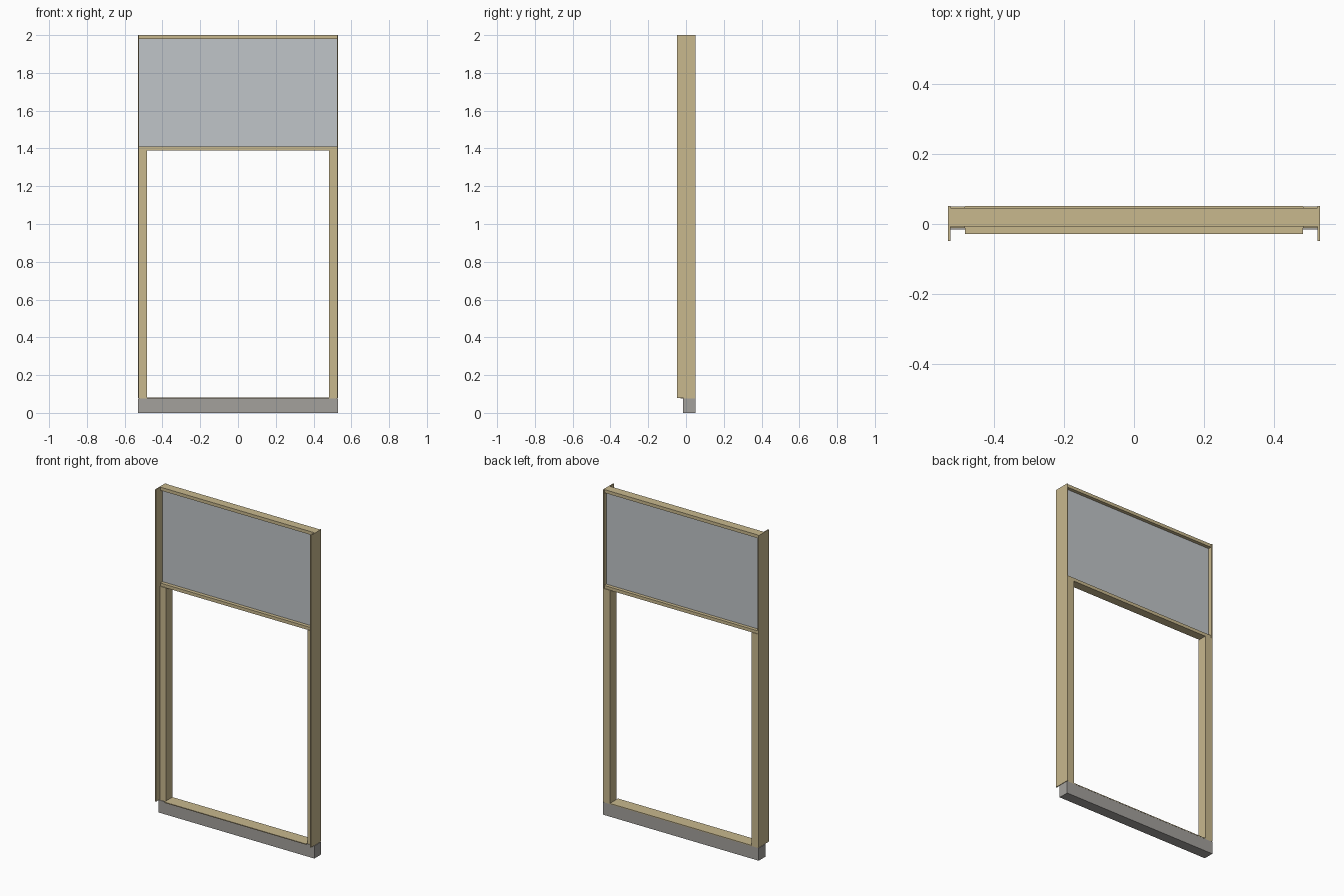
import bpy
from mathutils import Vector

cube = bpy.data.objects.get("Cube")
if cube:
    bpy.data.objects.remove(cube)


def material(name, r, g, b):
    m = bpy.data.materials.new(name)
    m.use_nodes = True
    m.diffuse_color = (r, g, b, 1)
    node = next(n for n in m.node_tree.nodes if n.type == 'BSDF_PRINCIPLED')
    node.inputs["Base Color"].default_value = (r, g, b, 1)
    return m


TAN = material("tan frame", 0.58, 0.48, 0.27)
GLASS = material("grey blue glass", 0.53, 0.56, 0.58)
STONE = material("warm grey sill", 0.37, 0.355, 0.335)


def box(name, x, y, z, mat):
    """Box from (low, high) pairs on each axis."""
    bpy.ops.mesh.primitive_cube_add(size=1)
    ob = bpy.context.object
    ob.name = name
    lo, hi = Vector((x[0], y[0], z[0])), Vector((x[1], y[1], z[1]))
    for v in ob.data.vertices:
        v.co = (lo + hi) / 2 + Vector(a * b for a, b in zip(v.co, hi - lo))
    ob.data.materials.append(mat)
    return ob


W = 0.53            # half width
INNER = 0.524       # inside of the side flanges
OPEN = 0.482        # half width of the door opening
SILL = 0.08
DEPTH = (-0.007, 0.046)

# Sill block with its thin threshold plate
box("sill", (-W, W), (-0.015, 0.05), (0, SILL - 0.003), STONE)
box("threshold_plate", (-OPEN, OPEN), (-0.028, 0.051),
    (SILL - 0.003, SILL + 0.002), TAN)

# Full-height side flanges and the lower jambs
for side, s in (("left", 1), ("right", -1)):
    box(side + "_flange", sorted((s * INNER, s * W)), (-0.048, 0.051),
        (SILL, 2), TAN)
    box(side + "_jamb", sorted((s * OPEN, s * INNER)), (-0.012, 0.05),
        (SILL - 0.003, 1.392), TAN)

# Head and transom rails
box("head_rail", (-INNER, INNER), DEPTH, (1.98, 2), TAN)
box("transom_rail", (-INNER, INNER), DEPTH, (1.39, 1.41), TAN)

# Upper pane, set in the middle of the frame depth
box("transom_pane", (-INNER, INNER), (0.015, 0.025), (1.41, 1.98), GLASS)
